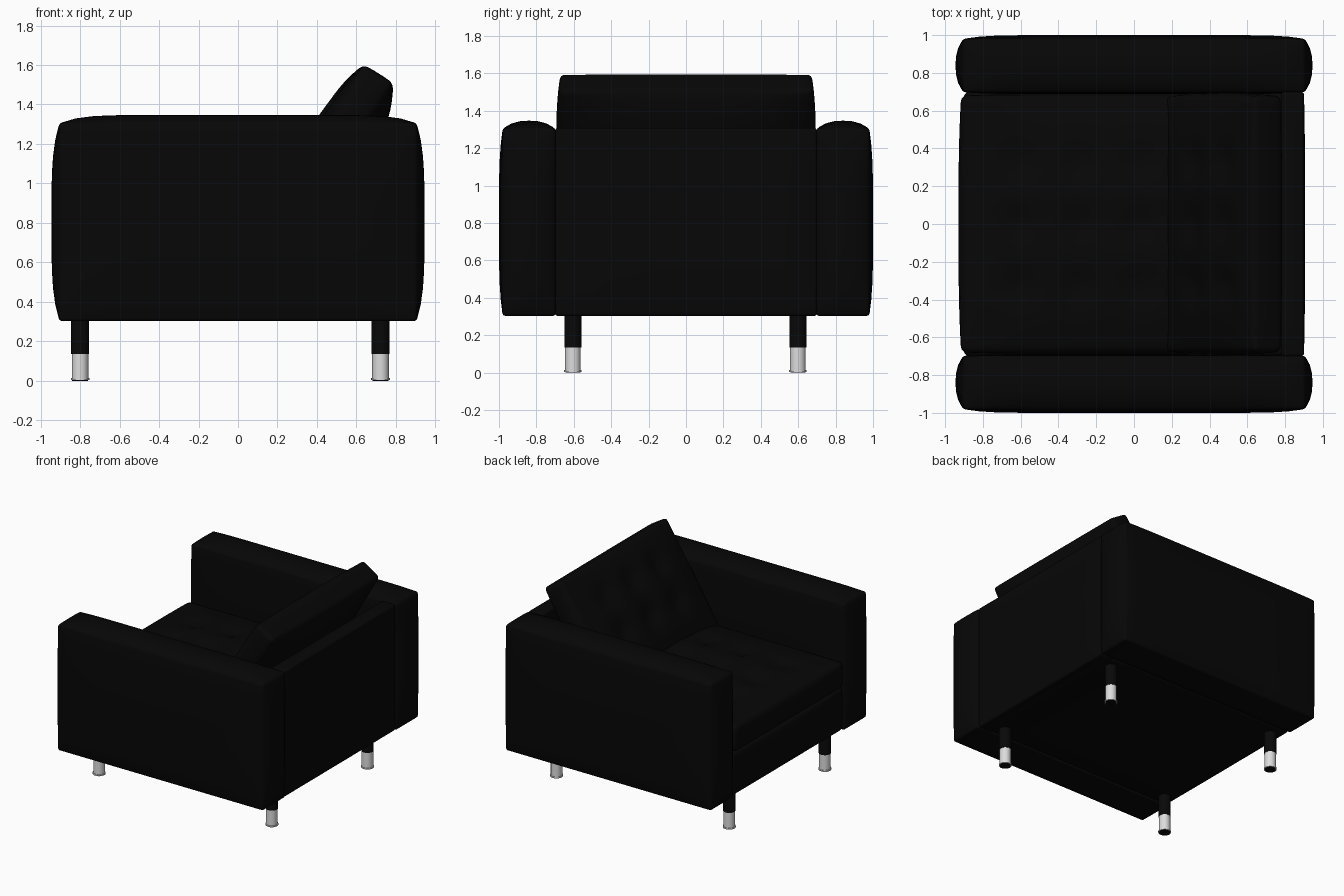
import bpy, bmesh, math
from mathutils import Vector, Matrix

if "Cube" in bpy.data.objects:
    bpy.data.objects.remove(bpy.data.objects["Cube"])


def material(name, rgb):
    m = bpy.data.materials.new(name)
    m.diffuse_color = (*rgb, 1)
    m.use_nodes = True
    m.node_tree.nodes["Principled BSDF"].inputs["Base Color"].default_value = m.diffuse_color
    return m


LEATHER = material("black leather", (0.002, 0.002, 0.002))
WOOD = material("black leg", (0.0025, 0.0025, 0.0025))
METAL = material("brushed metal", (0.72, 0.72, 0.72))


def finish(name, bm, mat, bevel=0, matrix=None):
    me = bpy.data.meshes.new(name)
    bm.to_mesh(me)
    bm.free()
    ob = bpy.data.objects.new(name, me)
    bpy.context.collection.objects.link(ob)
    me.materials.append(mat)
    if matrix:
        me.transform(matrix)
    bpy.ops.object.select_all(action='DESELECT')
    ob.select_set(True)
    bpy.context.view_layer.objects.active = ob
    if bevel:
        mod = ob.modifiers.new("rounded edges", 'BEVEL')
        mod.width = bevel
        mod.segments = 3
        mod.limit_method = 'ANGLE'
        mod.angle_limit = math.radians(50)
        bpy.ops.object.modifier_apply(modifier=mod.name)
    bpy.ops.object.shade_smooth_by_angle(angle=math.radians(40))
    return ob


def pillow(name, lo, hi, cuts, neg, pos, power=(3, 3, 3), bevel=0.03,
           buttons=None, matrix=None):
    """Box whose six sides swell by neg/pos amounts; buttons = (axis, sign, points, depth)."""
    lo, hi = Vector(lo), Vector(hi)
    mid, half = (lo + hi) / 2, (hi - lo) / 2
    bm = bmesh.new()
    bmesh.ops.create_cube(bm, size=2)
    for a in range(3):
        for i in range(1, cuts[a]):
            no = Vector((0, 0, 0))
            no[a] = 1
            bmesh.ops.bisect_plane(bm, geom=bm.verts[:] + bm.edges[:] + bm.faces[:],
                                   plane_co=no * (-1 + 2 * i / cuts[a]), plane_no=no)
    for v in bm.verts:
        u = v.co.copy()
        p = Vector([mid[a] + u[a] * half[a] for a in range(3)])
        out = p.copy()
        for a in range(3):
            if abs(u[a]) < 0.999:
                continue
            b, c = [k for k in range(3) if k != a]
            s = 1 if u[a] > 0 else -1
            swell = (pos if s > 0 else neg)[a]
            fade = (1 - abs(u[b]) ** power[b]) * (1 - abs(u[c]) ** power[c])
            out[a] += s * swell * fade
            if buttons and buttons[0] == a and buttons[1] == s:
                for q in buttons[2]:
                    d2 = (p[b] - q[0]) ** 2 + (p[c] - q[1]) ** 2
                    out[a] -= s * buttons[3] * math.exp(-d2 / 0.009)
        v.co = out
    return finish(name, bm, LEATHER, bevel, matrix)


# arms
for side, s in (("left", 1), ("right", -1)):
    y0, y1 = sorted((s * 0.698, s * 0.98))
    pillow(side + "_arm", (-0.905, y0, 0.303), (0.905, y1, 1.305), (22, 6, 12),
           (0.04, 0.02 if s < 0 else 0.01, 0), (0.04, 0.02 if s > 0 else 0.01, 0.042),
           (9, 2.5, 4), bevel=0.015)

# base and back panel
pillow("seat_base", (-0.90, -0.70, 0.305), (0.80, 0.70, 0.65), (6, 8, 4),
       (0.02, 0, 0), (0, 0, 0))
pillow("back_panel", (0.78, -0.70, 0.303), (0.90, 0.70, 1.308), (1, 8, 8),
       (0, 0, 0), (0.006, 0, 0.004), bevel=0.015)

# tufted seat cushion
cols = (-0.33, 0, 0.33)
pillow("seat_cushion", (-0.915, -0.68, 0.655), (0.775, 0.68, 0.86), (36, 30, 3),
       (0.015, 0.01, 0), (0, 0.01, 0.07),
       buttons=(2, 1, [(x, y) for x in (-0.60, -0.28, 0.04) for y in cols], 0.035))

# tufted back cushion, leaning on the back panel
lean = Matrix.Translation((0.474, 0, 1.172)) @ Matrix.Rotation(math.radians(32), 4, 'Y')
pillow("back_cushion", (-0.09, -0.675, -0.45), (0.085, 0.675, 0.45), (3, 30, 22),
       (0.06, 0.02, 0.01), (0.10, 0.02, 0.003), bevel=0.025, matrix=lean,
       buttons=(0, -1, [(y, z) for y in cols for z in (-0.1, 0.2)], 0.035))


def cylinder(name, x, y, z0, z1, r, mat):
    bm = bmesh.new()
    bmesh.ops.create_cone(bm, cap_ends=True, segments=24, radius1=r, radius2=r, depth=z1 - z0,
                          matrix=Matrix.Translation((x, y, (z0 + z1) / 2)))
    finish(name, bm, mat)


# legs with metal feet
for end, x in (("front", -0.80), ("rear", 0.722)):
    for side, y in (("left", 0.598), ("right", -0.605)):
        n = f"{end}_{side}_"
        cylinder(n + "leg", x, y, 0.135, 0.33, 0.045, WOOD)
        cylinder(n + "metal_foot", x, y, 0.008, 0.138, 0.042, METAL)
        cylinder(n + "foot_rim", x, y, 0.004, 0.014, 0.047, METAL)
        cylinder(n + "foot_pad", x, y, 0.0, 0.006, 0.04, WOOD)
